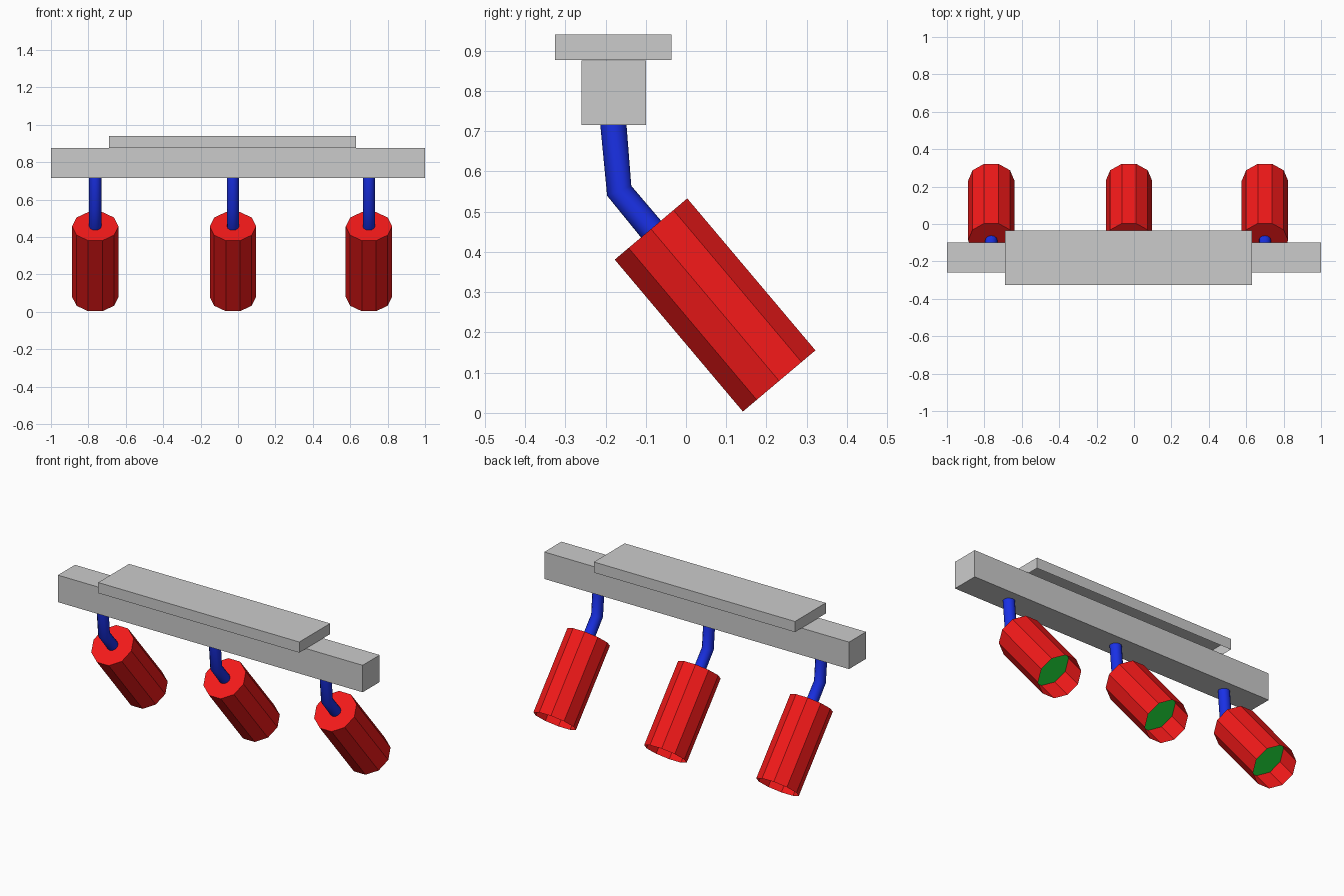
import bpy, bmesh, math
from mathutils import Vector, Matrix

if "Cube" in bpy.data.objects:
    bpy.data.objects.remove(bpy.data.objects["Cube"])

TILT = math.atan2(0.318, 0.377)      # lamp heads lean towards the back
HEAD_TOP = Vector((0, -0.087, 0.457))
RADIUS, LENGTH, RECESS, SIDES = 0.124, 0.494, 0.16, 10


def material(name, color):
    m = bpy.data.materials.new(name)
    m.diffuse_color = (*color, 1)
    m.use_nodes = True
    m.node_tree.nodes["Principled BSDF"].inputs["Base Color"].default_value = m.diffuse_color
    return m


def add_object(name, bm, mat=None):
    mesh = bpy.data.meshes.new(name)
    bm.to_mesh(mesh)
    bm.free()
    if mat:
        mesh.materials.append(mat)
    ob = bpy.data.objects.new(name, mesh)
    bpy.context.collection.objects.link(ob)
    return ob


def box(name, lo, hi, open_bottom=False):
    lo, hi = Vector(lo), Vector(hi)
    bm = bmesh.new()
    bmesh.ops.create_cube(bm, size=1, matrix=Matrix.Translation((lo + hi) / 2)
                          @ Matrix.Diagonal((*(hi - lo), 1)))
    if open_bottom:
        bm.normal_update()
        bmesh.ops.delete(bm, geom=[f for f in bm.faces if f.normal.z < -0.5], context='FACES')
    return add_object(name, bm)


def ring(bm, z):
    return [bm.verts.new((RADIUS * math.cos(2 * math.pi * i / SIDES),
                          RADIUS * math.sin(2 * math.pi * i / SIDES), z)) for i in range(SIDES)]


def place_head(ob, x):
    ob.location = HEAD_TOP + Vector((x, 0, 0))
    ob.rotation_euler.x = TILT


def lamp_hood(x, mat):
    # ten-sided shell, closed on top and open at the light end
    bm = bmesh.new()
    top, low = ring(bm, 0), ring(bm, -LENGTH)
    bm.faces.new(top)
    for i in range(SIDES):
        j = (i + 1) % SIDES
        bm.faces.new((low[i], low[j], top[j], top[i]))
    place_head(add_object("lamp_hood", bm, mat), x)


def lamp_lens(x, mat):
    # recessed disc facing the open end
    bm = bmesh.new()
    bm.faces.new(ring(bm, -LENGTH + RECESS)[::-1])
    place_head(add_object("lamp_lens", bm, mat), x)


def bent_arm(x, mat):
    # round rod from the rail to the hood, with one bend
    cu = bpy.data.curves.new("lamp_arm", 'CURVE')
    cu.dimensions = '3D'
    cu.bevel_depth = 0.0325
    cu.bevel_resolution = 4
    cu.use_fill_caps = True
    path = [(-0.181, 0.722), (-0.166, 0.552), (-0.082, 0.451)]
    sp = cu.splines.new('POLY')
    sp.points.add(len(path) - 1)
    for p, (y, z) in zip(sp.points, path):
        p.co = (x, y, z, 1)
    cu.materials.append(mat)
    ob = bpy.data.objects.new("lamp_arm", cu)
    bpy.context.collection.objects.link(ob)
    bpy.ops.object.select_all(action='DESELECT')
    ob.select_set(True)
    bpy.context.view_layer.objects.active = ob
    bpy.ops.object.convert(target='MESH')
    bpy.ops.object.shade_smooth_by_angle(angle=math.radians(35))


red = material("hood_red", (0.9, 0.01, 0.01))
blue = material("arm_blue", (0.01, 0.03, 0.8))
green = material("lens_green", (0.01, 0.5, 0.03))

# rail and ceiling mount
box("rail", (-1, -0.26, 0.716), (1, -0.10, 0.876))
box("mounting_plate", (-0.69, -0.325, 0.877), (0.63, -0.036, 0.94), open_bottom=True)

# three identical lamps
for x in (-0.763, -0.027, 0.70):
    bent_arm(x, blue)
    lamp_hood(x, red)
    lamp_lens(x, green)
